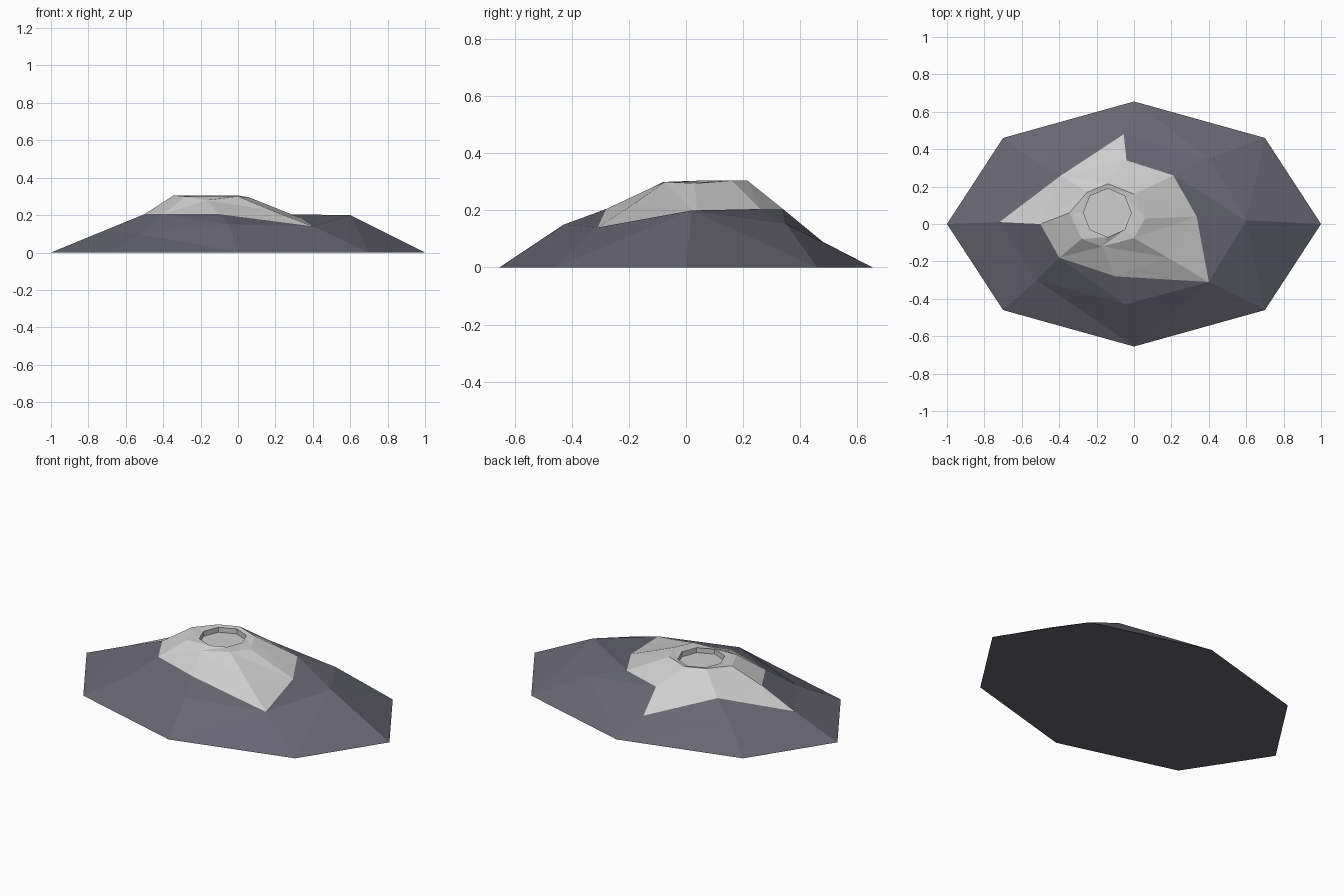
import bpy
import bmesh

cube = bpy.data.objects.get("Cube")
if cube:
    bpy.data.objects.remove(cube)


def material(name, color):
    m = bpy.data.materials.new(name)
    m.use_nodes = True
    m.diffuse_color = (*color, 1)
    m.node_tree.nodes["Principled BSDF"].inputs["Base Color"].default_value = (*color, 1)
    return m


rock = material("slate rock", (0.135, 0.132, 0.17))
snow = material("pale snow", (0.62, 0.62, 0.62))

# Irregular eight-sided contours, counter-clockwise from +x
foot = [(1, 0, 0), (.7, .46, 0), (0, .655, 0), (-.7, .46, 0),
        (-1, 0, 0), (-.7, -.46, 0), (0, -.655, 0), (.7, -.46, 0)]
slope = [(.6, .02, .2), (.4, .35, .155), (-.055, .48, .09), (-.52, .33, .12),
         (-.72, .01, .115), (-.52, -.3, .1), (-.05, -.43, .15), (.4, -.31, .14)]
shoulder = [(.335, .04, .185), (.21, .26, .205), (-.04, .34, .205), (-.39, .26, .2),
            (-.5, 0, .205), (-.4, -.18, .205), (-.1, -.28, .205), (.18, -.18, .225)]
summit = [(.06, .03, .295), (0, .16, .305), (-.14, .215, .305), (-.25, .17, .305),
          (-.345, .06, .305), (-.28, -.08, .3), (-.17, -.12, .28), (0, -.075, .3)]
# Crater octagon, lip and sunken floor
lip = [(-.015, .06), (-.05, .15), (-.14, .19), (-.235, .15),
       (-.27, .06), (-.235, -.03), (-.14, -.07), (-.05, -.03)]

bm = bmesh.new()


def ring(points):
    return [bm.verts.new(p) for p in points]


def band(outer, inner, diagonals, is_snow):
    """Triangulated strip; f joins outer i to inner i+1, b the other way."""
    for i, d in enumerate(diagonals):
        j = (i + 1) % len(outer)
        a, b, c, e = outer[i], outer[j], inner[j], inner[i]
        tris = ((a, b, c), (a, c, e)) if d == "f" else ((a, b, e), (b, c, e))
        for t in tris:
            bm.faces.new(t).material_index = int(is_snow(t))


base_r, slope_r, shoulder_r, summit_r = map(ring, (foot, slope, shoulder, summit))
lip_r = ring([(x, y, .3) for x, y in lip])
floor_r = ring([(x, y, .27) for x, y in lip])
tips = {slope_r[i] for i in (2, 4, 7)}

# Rocky flanks, then a snow line running down to three tips
band(base_r, slope_r, "bbffbbff", lambda t: False)
band(slope_r, shoulder_r, "fffbbbbf",
     lambda t: len(tips & set(t)) == 1 and len(set(t) & set(shoulder_r)) == 2)
# Snow cap, rim and crater wall
band(shoulder_r, summit_r, "ffbbffbb", lambda t: True)
band(summit_r, lip_r, "ffffffff", lambda t: True)
band(lip_r, floor_r, "ffffffff", lambda t: True)
bm.faces.new(floor_r).material_index = 1
bm.faces.new(base_r[::-1])

mesh = bpy.data.meshes.new("mountain")
bm.to_mesh(mesh)
bm.free()
mesh.materials.append(rock)
mesh.materials.append(snow)
mountain = bpy.data.objects.new("mountain", mesh)
bpy.context.collection.objects.link(mountain)
